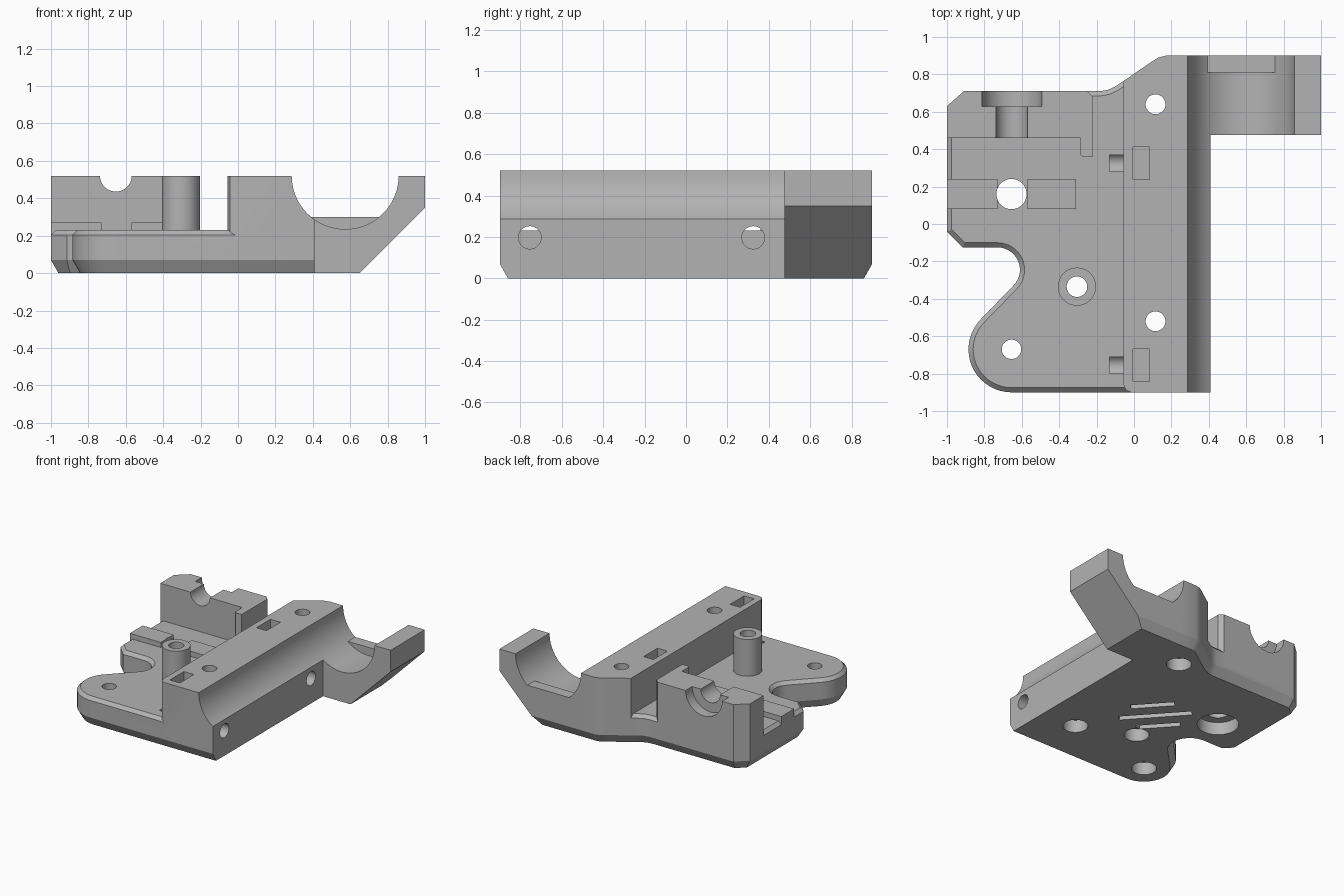
import bpy, bmesh
from math import sin, cos, radians, pi, atan2
from mathutils import Vector, Matrix

cube = bpy.data.objects.get("Cube")
if cube:
    bpy.data.objects.remove(cube, do_unlink=True)

grey = bpy.data.materials.new("plain_grey")
grey.use_nodes = True
COLOUR = (0.45, 0.45, 0.45, 1)
grey.diffuse_color = COLOUR
grey.node_tree.nodes["Principled BSDF"].inputs["Base Color"].default_value = COLOUR


def finish(name, bm):
    bmesh.ops.recalc_face_normals(bm, faces=bm.faces)
    mesh = bpy.data.meshes.new(name)
    bm.to_mesh(mesh)
    bm.free()
    mesh.materials.append(grey)
    obj = bpy.data.objects.new(name, mesh)
    bpy.context.collection.objects.link(obj)
    return obj


def loft(name, rings):
    """Solid through a stack of equal-length rings of 3D points."""
    bm = bmesh.new()
    loops = [[bm.verts.new(p) for p in ring] for ring in rings]
    n = len(loops[0])
    for a, b in zip(loops, loops[1:]):
        for i in range(n):
            j = (i + 1) % n
            bm.faces.new((a[i], a[j], b[j], b[i]))
    bm.faces.new(loops[0][::-1])
    bm.faces.new(loops[-1])
    return finish(name, bm)


def prism_z(name, pts, z0, z1):
    return loft(name, [[(x, y, z) for x, y in pts] for z in (z0, z1)])


def prism_y(name, pts, y0, y1):
    return loft(name, [[(x, y, z) for x, z in pts] for y in (y0, y1)])


def box(name, x0, x1, y0, y1, z0, z1):
    return prism_z(name, [(x0, y0), (x1, y0), (x1, y1), (x0, y1)], z0, z1)


def arc(cx, cy, r, a0, a1, steps):
    return [(cx + r * cos(radians(a0 + (a1 - a0) * i / steps)),
             cy + r * sin(radians(a0 + (a1 - a0) * i / steps))) for i in range(steps + 1)]


def disc(cx, cy, r, steps=40):
    return arc(cx, cy, r, 0, 360, steps)[:-1]


def inset(pts, d):
    """Offset a counter-clockwise outline inwards, leaving the right edge in place."""
    out = []
    for i, p in enumerate(pts):
        p = Vector(p)
        e0 = (p - Vector(pts[i - 1])).normalized()
        e1 = (Vector(pts[(i + 1) % len(pts)]) - p).normalized()
        n0, n1 = Vector((-e0.y, e0.x)), Vector((-e1.y, e1.x))
        q = p + (n0 + n1) * d / (1 + n0.dot(n1))
        out.append((RIGHT if p.x > RIGHT - 0.001 else q.x, q.y))
    return out


def combine(target, other, operation):
    mod = target.modifiers.new(operation.lower(), "BOOLEAN")
    mod.operation, mod.solver, mod.object = operation, "EXACT", other
    bpy.context.view_layer.objects.active = target
    bpy.ops.object.modifier_apply(modifier=mod.name)
    bpy.data.objects.remove(other, do_unlink=True)


RIGHT, BACK, TOP, FLOOR = 0.41, 0.9, 0.52, 0.23
slope = [(0.17, BACK), (0.13, 0.89), (0.09, 0.865), (-0.055, 0.765)]

# Base plate with chamfered rims, rounded lobe and notch
outline = [(RIGHT, -BACK), (RIGHT, BACK)] + slope
outline += [(-0.1, 0.735), (-0.14, 0.717), (-0.18, 0.71), (-0.91, 0.71), (-1, 0.63),
            (-1, -0.04), (-0.915, -0.125)]
outline += arc(-0.73, -0.245, 0.12, 90, -45, 14)
outline += arc(-0.655, -0.67, 0.23, 135, 270, 18)
body = loft("bracket_body", [[(x, y, z) for x, y in inset(outline, d)] for d, z in
                             ((0.04, 0), (0, 0.07), (0, 0.205), (0.025, FLOOR))])

# Long rail, back block, pads and screw post
rail = [(-0.055, -0.86), (-0.043, -0.888), (-0.015, -BACK), (RIGHT, -BACK), (RIGHT, BACK)] + slope
combine(body, prism_z("rail", rail, 0.1, TOP), "UNION")
block = [(-1, 0.46), (-0.285, 0.46), (-0.285, 0.37), (-0.275, 0.36), (-0.22, 0.36),
         (-0.22, 0.68), (-0.25, 0.71), (-0.91, 0.71), (-1, 0.63)]
combine(body, prism_z("back_block", block, 0.1, TOP), "UNION")
for x0, x1 in ((-1, -0.73), (-0.57, -0.31)):
    combine(body, box("pad", x0, x1, 0.08, 0.24, 0.12, 0.27), "UNION")
combine(body, prism_z("post", disc(-0.305, -0.335, 0.102), 0.12, TOP), "UNION")

# Cradle arm with a chamfered back foot
arm = prism_y("arm", [(0.3, 0), (0.65, 0), (1, 0.35), (1, TOP), (0.3, TOP)], 0.475, BACK)
wedge = loft("wedge", [[(x, 0.86, 0), (x, 0.94, 0.14), (x, 0.94, -0.1), (x, 0.803, -0.1)]
                       for x in (0.2, 1.2)])
combine(arm, wedge, "DIFFERENCE")
combine(body, arm, "UNION")

# Round cradle channel and its end lip
combine(body, prism_y("channel", disc(0.573, TOP + 0.001, 0.286, 72), -1, 1), "DIFFERENCE")
combine(body, box("lip", 0.37, 0.77, 0.81, BACK, 0.2, 0.3), "UNION")

# Stepped groove through the back block
combine(body, prism_y("groove", disc(-0.653, TOP + 0.001, 0.085), 0.3, 0.8), "DIFFERENCE")
combine(body, prism_y("wide_groove", disc(-0.653, TOP + 0.001, 0.16), 0.628, 0.8), "DIFFERENCE")

# Vertical holes with wider recesses underneath
for x, y, r, wide in ((0.115, 0.64, 0.053, 0.09), (0.115, -0.52, 0.053, 0.09),
                      (-0.655, 0.16, 0.081, 0.15), (-0.305, -0.335, 0.055, 0.09),
                      (-0.655, -0.67, 0.052, 0.09)):
    combine(body, prism_z("hole", disc(x, y, r), -0.1, 0.7), "DIFFERENCE")
    combine(body, prism_z("recess", disc(x, y, wide), -0.1, 0.1), "DIFFERENCE")

# Cross holes and nut pockets in the rail
for y in (0.325, -0.755):
    hole = loft("cross_hole", [[(x, a, z) for a, z in disc(y, 0.197, 0.055)] for x in (-0.13, 0.6)])
    combine(body, hole, "DIFFERENCE")
    combine(body, box("nut_pocket", -0.005, 0.082, y - 0.087, y + 0.087, 0.11, 0.7), "DIFFERENCE")

# Three slanted slots underneath
for side, length in ((-1, 0.32), (0, 0.53), (1, 0.32)):
    slot = box("slot", -length / 2, length / 2, -0.025, 0.025, -0.1, 0.05)
    slot.data.transform(Matrix.Translation((-0.23 + side * 0.11, -0.035 + side * 0.1, 0))
                        @ Matrix.Rotation(radians(132), 4, "Z"))
    combine(body, slot, "DIFFERENCE")

# Smooth round walls, crisp edges
bpy.ops.object.select_all(action="DESELECT")
body.select_set(True)
bpy.context.view_layer.objects.active = body
bpy.ops.object.shade_smooth_by_angle(angle=radians(25))
